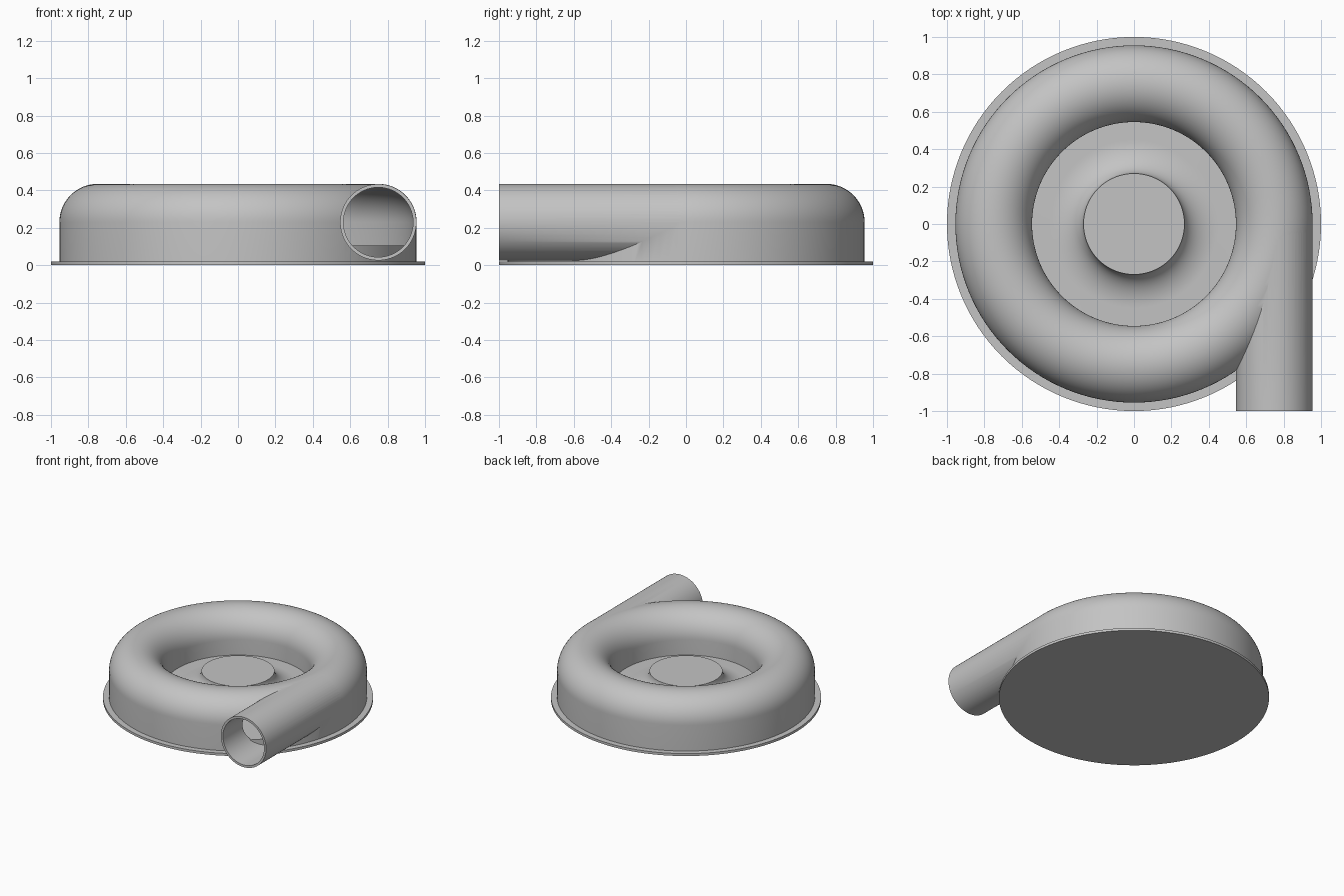
import bpy
import bmesh
from math import cos, sin, pi, radians
from mathutils import Matrix

cube = bpy.data.objects.get("Cube")
if cube:
    bpy.data.objects.remove(cube)

GREY = (0.55, 0.55, 0.55, 1)
metal = bpy.data.materials.new("plain_grey")
metal.use_nodes = True
metal.diffuse_color = GREY
for node in metal.node_tree.nodes:
    if node.type == 'BSDF_PRINCIPLED':
        node.inputs["Base Color"].default_value = GREY

RING = 0.75      # radius of the scroll centre line
TUBE = 0.205     # outer radius of the scroll and outlet
WALL = 0.018
AXIS_Z = 0.23    # height of the scroll centre line
FLOOR = 0.105    # floor inside the scroll


def finish(name, bm):
    bmesh.ops.recalc_face_normals(bm, faces=bm.faces)
    mesh = bpy.data.meshes.new(name)
    bm.to_mesh(mesh)
    bm.free()
    mesh.materials.append(metal)
    obj = bpy.data.objects.new(name, mesh)
    bpy.context.collection.objects.link(obj)
    return obj


def smooth(obj):
    obj.data.shade_smooth()
    obj.data.set_sharp_from_angle(angle=radians(35))


def lathe(name, profile, closed, steps=128):
    """Revolve (radius, height) points about the z axis."""
    bm = bmesh.new()
    verts = [bm.verts.new((r, 0, z)) for r, z in profile]
    edges = [bm.edges.new(pair) for pair in zip(verts, verts[1:])]
    if closed:
        edges.append(bm.edges.new((verts[-1], verts[0])))
    bmesh.ops.spin(bm, geom=verts + edges, cent=(0, 0, 0), axis=(0, 0, 1),
                   angle=2 * pi, steps=steps, use_duplicate=False)
    bmesh.ops.remove_doubles(bm, verts=bm.verts, dist=1e-5)
    return finish(name, bm)


def rod(name, radius, y0, y1):
    """Cylinder along y on the outlet axis."""
    bm = bmesh.new()
    place = (Matrix.Translation((RING, (y0 + y1) / 2, AXIS_Z))
             @ Matrix.Rotation(pi / 2, 4, 'X'))
    bmesh.ops.create_cone(bm, cap_ends=True, segments=96, radius1=radius,
                          radius2=radius, depth=y1 - y0, matrix=place)
    return finish(name, bm)


def scroll_section(radius, bottom):
    """Half-round top with straight walls down to the bottom."""
    arc = [(RING + radius * cos(pi * i / 32), AXIS_Z + radius * sin(pi * i / 32))
           for i in range(33)]
    return [(RING + radius, bottom)] + arc + [(RING - radius, bottom)]


def combine(target, tool, operation):
    mod = target.modifiers.new(operation, 'BOOLEAN')
    mod.operation = operation
    mod.solver = 'EXACT'
    mod.object = tool
    bpy.context.view_layer.update()
    graph = bpy.context.evaluated_depsgraph_get()
    result = bpy.data.meshes.new_from_object(target.evaluated_get(graph))
    target.modifiers.clear()
    target.data = result
    bpy.data.objects.remove(tool)


# Hollow scroll housing with its tangential outlet pipe
housing = lathe("scroll_housing", scroll_section(TUBE, 0.01), True)
combine(housing, rod("outlet_pipe", TUBE - 0.001, -1.0, 0.03), 'UNION')
combine(housing, lathe("scroll_cavity", scroll_section(TUBE - WALL, 0.05), True),
        'DIFFERENCE')
combine(housing, rod("outlet_bore", TUBE - WALL - 0.001, -1.1, 0.03), 'DIFFERENCE')
smooth(housing)

# Central hub flaring out into the scroll floor
flare = [(0.45 - 0.18 * cos(pi / 2 * i / 16),
          AXIS_Z - (AXIS_Z - FLOOR) * sin(pi / 2 * i / 16)) for i in range(17)]
hub = lathe("hub_and_floor", [(0, AXIS_Z)] + flare
            + [(0.945, FLOOR), (0.945, 0.01), (0, 0.01)], False)
smooth(hub)

# Thin round back plate
plate = lathe("back_plate", [(0, 0.02), (1, 0.02), (1, 0), (0, 0)], False)
smooth(plate)
